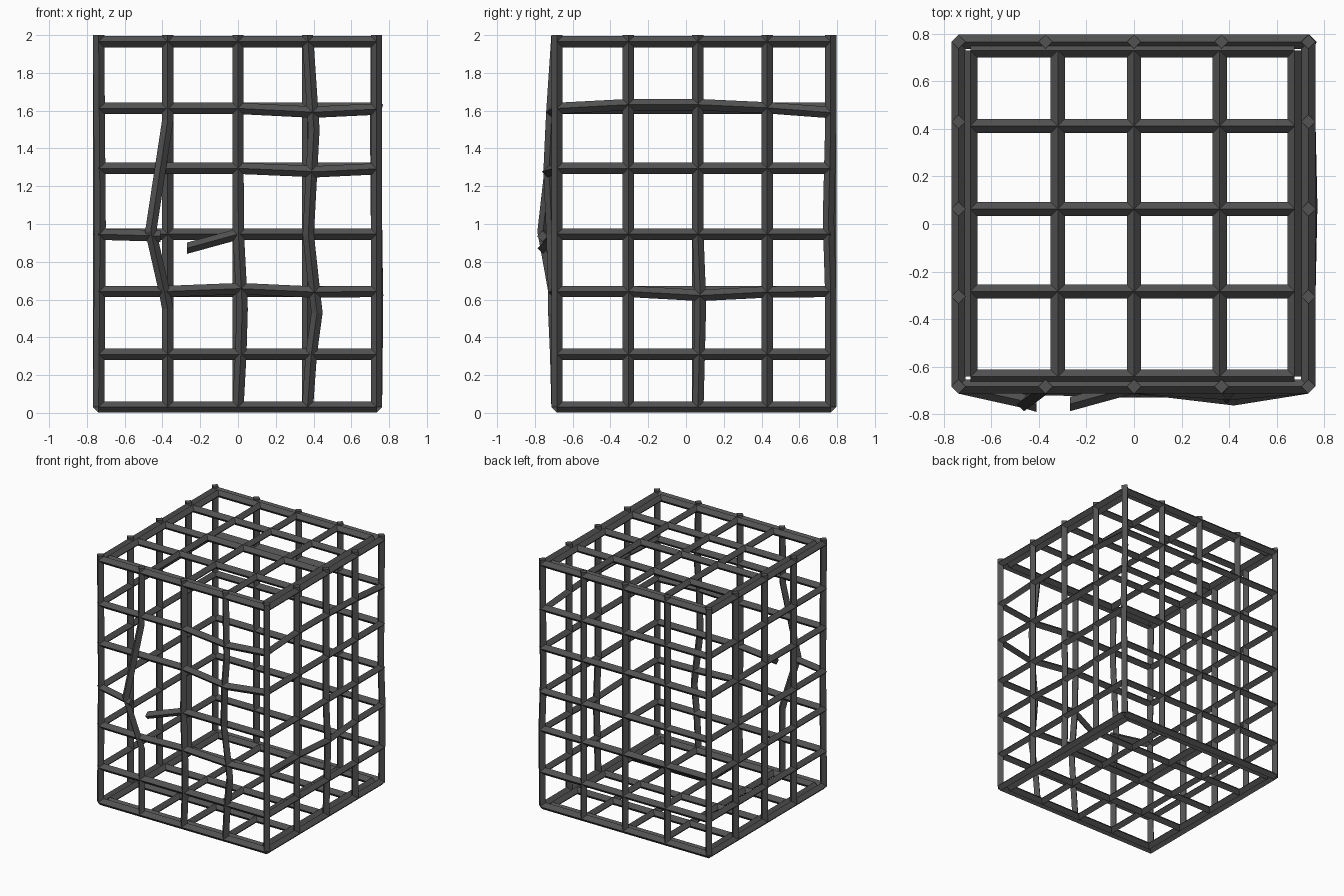
import bpy, bmesh
from mathutils import Vector

if "Cube" in bpy.data.objects:
    bpy.data.objects.remove(bpy.data.objects["Cube"])

R = 0.03                                   # half diagonal of the square bars
XS = [-0.738, -0.372, 0.0, 0.368, 0.733]   # wall uprights along x
YS = [-0.683, -0.305, 0.063, 0.43, 0.766]  # wall uprights along y
ZS = [0.031, 0.31, 0.643, 0.946, 1.295, 1.612, 1.965]  # wall rails
X0, X1, Y0, Y1 = XS[0], XS[-1], YS[0], YS[-1]
ZB, ZT = ZS[0], 2.0

iron = bpy.data.materials.new("dark iron")
iron.diffuse_color = (0.085, 0.085, 0.085, 1)
iron.use_nodes = True
iron.node_tree.nodes["Principled BSDF"].inputs["Base Color"].default_value = iron.diffuse_color


def bar(bm, path, axis):
    """Sweep a diamond section along a path; sections stay square to the axis."""
    u, v = Vector((0, 0, 0)), Vector((0, 0, 0))
    u[(axis + 1) % 3] = R
    v[(axis + 2) % 3] = R
    rings = [[bm.verts.new(Vector(p) + o) for o in (u, v, -u, -v)] for p in path]
    for a, b in zip(rings, rings[1:]):
        for i in range(4):
            j = (i + 1) % 4
            bm.faces.new((a[i], a[j], b[j], b[i]))
    bm.faces.new(rings[0][::-1])
    bm.faces.new(rings[-1])


def panel(name, bars):
    bm = bmesh.new()
    for path, axis in bars:
        bar(bm, path, axis)
    bmesh.ops.recalc_face_normals(bm, faces=bm.faces)
    me = bpy.data.meshes.new(name)
    bm.to_mesh(me)
    bm.free()
    me.materials.append(iron)
    bpy.context.collection.objects.link(bpy.data.objects.new(name, me))


# Corner posts, the back right one slightly bent
panel("corner_posts", [
    ([(X0, Y0, ZB), (X0 + 0.008, Y0, 1.0), (X0, Y0, ZT)], 2),
    ([(X1, Y0, ZB), (X1, Y0, ZT)], 2),
    ([(X0, Y1, ZB), (X0, Y1, ZT)], 2),
    ([(X1, Y1, ZB), (X1 + 0.005, Y1, 0.64), (X1, Y1 - 0.012, 1.02),
      (X1 - 0.004, Y1, 1.5), (X1, Y1, ZT)], 2)])

# Back and left walls: straight grids
panel("back_wall",
      [([(x, Y1, ZB), (x, Y1, ZT)], 2) for x in XS[1:-1]] +
      [([(X0, Y1, z), (X1, Y1, z)], 0) for z in ZS])
panel("left_wall",
      [([(X0, y, ZB), (X0, y, ZT)], 2) for y in YS[1:-1]] +
      [([(X0, Y0, z), (X0, Y1, z)], 1) for z in ZS])

# Right wall: two rails and the middle upright dented
rails = {z: [(X1, Y0, z), (X1, Y1, z)] for z in ZS}
rails[1.612] = [(X1, Y0, 1.612), (X1, -0.305, 1.632), (X1 + 0.005, 0.063, 1.632),
                (X1, 0.43, 1.615), (X1, Y1, 1.59)]
rails[0.643] = [(X1, Y0, 0.643), (X1, -0.305, 0.643), (X1 + 0.008, 0.075, 0.622),
                (X1, 0.43, 0.64), (X1, Y1, 0.643)]
panel("right_wall",
      [([(X1, y, ZB), (X1, y, ZT)], 2) for y in (YS[1], YS[3])] +
      [([(X1, 0.063, ZB), (X1 + 0.005, 0.075, 0.5), (X1 + 0.005, 0.075, 0.64),
         (X1, 0.063, 0.946), (X1, 0.063, ZT)], 2)] +
      [(p, 1) for p in rails.values()])

# Front wall uprights, bent outwards
panel("front_bent_uprights", [
    ([(-0.372, Y0, ZB), (-0.372, Y0, 0.55), (-0.39, -0.70, 0.643), (-0.462, -0.757, 0.96),
      (-0.372, -0.69, 1.55), (-0.372, Y0, ZT)], 2),
    ([(0, Y0, ZB), (0.015, -0.69, 0.31), (0.022, -0.70, 0.55), (0.018, -0.70, 0.643),
      (0.002, -0.69, 0.946), (0, Y0, 1.295), (0, Y0, ZT)], 2),
    ([(0.368, Y0, ZB), (0.388, -0.69, 0.31), (0.418, -0.70, 0.53), (0.405, -0.70, 0.643),
      (0.372, -0.71, 0.946), (0.39, -0.725, 1.28), (0.402, -0.715, 1.5),
      (0.395, -0.71, 1.6), (0.368, Y0, ZT)], 2)])

# Front wall rails, with the middle one snapped
panel("front_rails",
      [([(X0, Y0, z), (X1, Y0, z)], 0) for z in (ZS[0], ZS[1], ZS[6])] +
      [([(X0, Y0, 0.643), (-0.372, -0.69, 0.643), (0.01, -0.70, 0.658),
         (0.4, -0.70, 0.64), (X1, Y0, 0.643)], 0),
       ([(X0, Y0, 1.295), (0, Y0, 1.295), (0.42, -0.733, 1.277), (X1, Y0, 1.292)], 0),
       ([(X0, Y0, 1.612), (0, Y0, 1.612), (0.4, -0.71, 1.592), (X1, Y0, 1.608)], 0),
       ([(0, Y0, 0.946), (X1, Y0, 0.946)], 0)])
panel("front_snapped_rail", [
    ([(X0, Y0, 0.946), (-0.46, -0.745, 0.938), (-0.41, -0.76, 0.935)], 0),
    ([(-0.27, -0.757, 0.872), (0, Y0, 0.946)], 0)])

# Roof and floor grids set just inside the walls
LX = [-0.688, -0.32, 0.0, 0.36, 0.675]
LY = [-0.642, -0.284, 0.063, 0.412, 0.73]
for name, z in (("roof_grid", ZS[-1]), ("floor_grid", ZS[0])):
    panel(name,
          [([(x, LY[0], z), (x, LY[-1], z)], 1) for x in LX] +
          [([(LX[0], y, z), (LX[-1], y, z)], 0) for y in LY])
